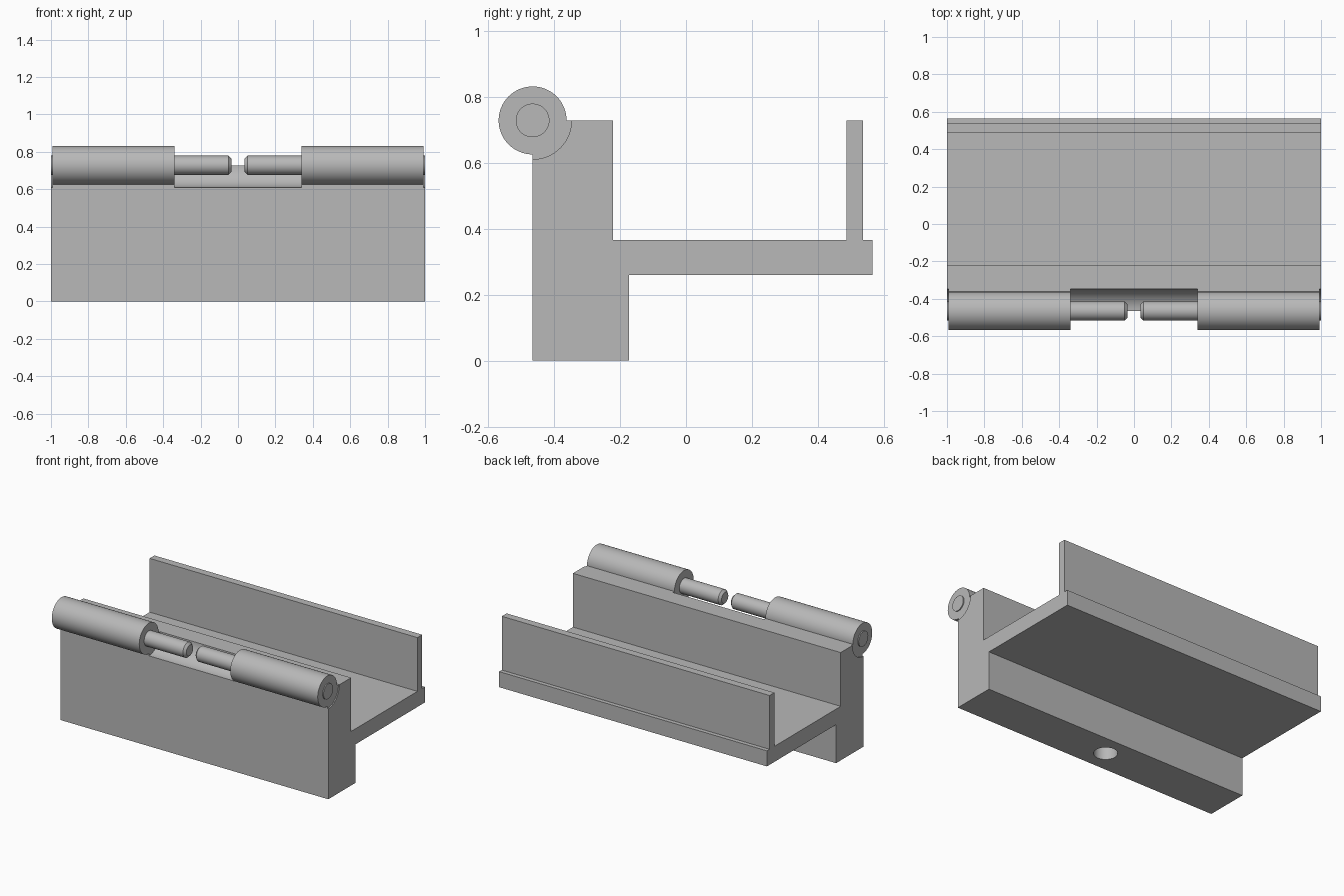
import bpy
import bmesh
import math
from mathutils import Matrix, Vector

cube = bpy.data.objects.get("Cube")
if cube:
    bpy.data.objects.remove(cube, do_unlink=True)

AXIS_Y, AXIS_Z = -0.465, 0.728      # hinge axis
SLEEVE_R, GROOVE_R, PIN_R = 0.103, 0.118, 0.051
SLEEVE_IN, SLEEVE_OUT = 0.34, 0.993

grey = bpy.data.materials.new("plain grey")
grey.use_nodes = True
colour = (0.48, 0.48, 0.48, 1)
grey.diffuse_color = colour
grey.node_tree.nodes["Principled BSDF"].inputs["Base Color"].default_value = colour


def make_object(name, bm):
    bmesh.ops.recalc_face_normals(bm, faces=bm.faces)
    mesh = bpy.data.meshes.new(name)
    bm.to_mesh(mesh)
    bm.free()
    mesh.materials.append(grey)
    obj = bpy.data.objects.new(name, mesh)
    bpy.context.collection.objects.link(obj)
    return obj


def rod(name, x0, x1, radius, chamfer=0):
    """Cylinder along the hinge axis, optionally chamfered at its inner end."""
    bm = bmesh.new()
    turn = Matrix.Translation(((x0 + x1) / 2, AXIS_Y, AXIS_Z)) @ Matrix.Rotation(math.pi / 2, 4, "Y")
    bmesh.ops.create_cone(bm, cap_ends=True, segments=64, radius1=radius,
                          radius2=radius, depth=abs(x1 - x0), matrix=turn)
    if chamfer:
        inner = min(x0, x1, key=abs)
        rim = [e for e in bm.edges if all(abs(v.co.x - inner) < 1e-4 for v in e.verts)]
        bmesh.ops.bevel(bm, geom=rim, offset=chamfer, segments=1, affect="EDGES")
    return make_object(name, bm)


def cut(target, cutter):
    cutter.hide_render = True
    mod = target.modifiers.new("cut", "BOOLEAN")
    mod.operation = "DIFFERENCE"
    mod.solver = "EXACT"
    mod.object = cutter
    bpy.context.view_layer.objects.active = target
    bpy.ops.object.modifier_apply(modifier=mod.name)
    bpy.data.objects.remove(cutter, do_unlink=True)


def smooth(obj):
    bpy.ops.object.select_all(action="DESELECT")
    obj.select_set(True)
    bpy.context.view_layer.objects.active = obj
    bpy.ops.object.shade_smooth_by_angle(angle=math.radians(30))


# Channel body: front wall, shelf and thin rear lip in one extruded section
section = [(-0.465, 0), (-0.173, 0), (-0.173, 0.26), (0.565, 0.26),
           (0.565, 0.365), (0.537, 0.365), (0.537, 0.728), (0.486, 0.728),
           (0.486, 0.365), (-0.222, 0.365), (-0.222, 0.728), (-0.465, 0.728)]
bm = bmesh.new()
face = bm.faces.new([bm.verts.new((-1, y, z)) for y, z in section])
swept = bmesh.ops.extrude_face_region(bm, geom=[face])["geom"]
bmesh.ops.translate(bm, vec=Vector((2, 0, 0)),
                    verts=[v for v in swept if isinstance(v, bmesh.types.BMVert)])
body = make_object("channel_body", bm)

# Round groove between the sleeves and shallow recesses at both ends
cut(body, rod("groove_cutter", -SLEEVE_IN, SLEEVE_IN, GROOVE_R))
for side in (-1, 1):
    cut(body, rod("recess_cutter", side * SLEEVE_OUT, side * 1.05, GROOVE_R))

# Blind mounting hole in the underside
bm = bmesh.new()
bmesh.ops.create_cone(bm, cap_ends=True, segments=48, radius1=0.073, radius2=0.073,
                      depth=0.6, matrix=Matrix.Translation((-0.04, -0.315, 0)))
cut(body, make_object("hole_cutter", bm))
smooth(body)

# Hinge sleeves and pins
for side, label in ((-1, "right"), (1, "left")):
    smooth(rod(label + "_sleeve", side * SLEEVE_IN, side * SLEEVE_OUT, SLEEVE_R))
    smooth(rod(label + "_pin", side * 0.035, side * 1.0, PIN_R, chamfer=0.015))
